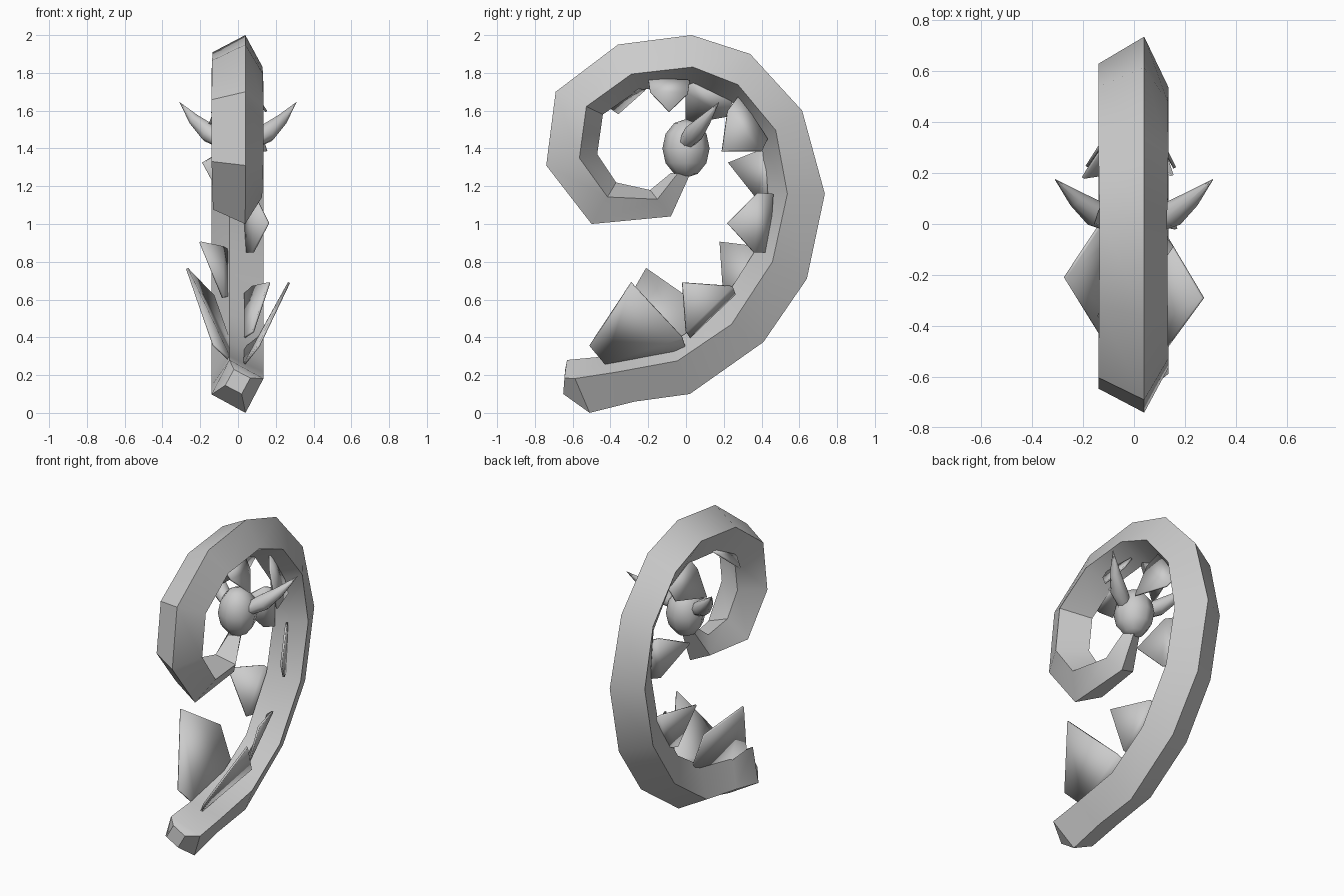
import bpy
import bmesh
from math import radians
from mathutils import Vector

default_cube = bpy.data.objects.get("Cube")
if default_cube:
    bpy.data.objects.remove(default_cube, do_unlink=True)

# One plain colour for everything
grey = bpy.data.materials.new("light_grey")
grey.use_nodes = True
colour = (.6, .6, .6, 1)
grey.diffuse_color = colour
grey.node_tree.nodes["Principled BSDF"].inputs["Base Color"].default_value = colour


def finish(name, bm, smooth_angle):
    """Turn a bmesh into a shaded object with outward normals."""
    bmesh.ops.recalc_face_normals(bm, faces=bm.faces)
    mesh = bpy.data.meshes.new(name)
    bm.to_mesh(mesh)
    bm.free()
    mesh.materials.append(grey)
    obj = bpy.data.objects.new(name, mesh)
    bpy.context.collection.objects.link(obj)
    bpy.ops.object.select_all(action='DESELECT')
    obj.select_set(True)
    bpy.context.view_layer.objects.active = obj
    bpy.ops.object.shade_smooth_by_angle(angle=radians(smooth_angle))
    return obj


def skin(bm, rings):
    """Bridge successive closed rings of points and cap both ends."""
    loops = [[bm.verts.new(point) for point in ring] for ring in rings]
    for first, second in zip(loops, loops[1:]):
        count = len(first)
        for i in range(count):
            j = (i + 1) % count
            bm.faces.new((first[i], first[j], second[j], second[i]))
    bm.faces.new(loops[0])
    bm.faces.new(loops[-1])


def diamond(outer_y, outer_z, inner_y, inner_z):
    """Tilted square section spanning the outer and inner edge of the coil."""
    outer = Vector((0, outer_y, outer_z))
    inner = Vector((0, inner_y, inner_z))
    width = min(1, (outer - inner).length / .27)
    corners = ((.04, 0), (.135, .65), (-.045, 1), (-.14, .35))
    return [outer.lerp(inner, depth) + Vector((x * width, 0, 0))
            for x, depth in corners]


# Curled stem: outer edge (y, z) and inner edge (y, z) of each section
sections = [
    (-.65, .10, -.64, .23),
    (-.51, .00, -.63, .28),
    (-.27, .06, -.42, .30),
    (.02, .10, -.08, .37),
    (.41, .375, .15, .52),
    (.64, .71, .36, .85),
    (.735, 1.16, .43, 1.16),
    (.615, 1.6, .40, 1.44),
    (.34, 1.9, .24, 1.65),
    (.03, 2, .04, 1.74),
    (-.36, 1.95, -.25, 1.71),
    (-.69, 1.7, -.44, 1.58),
    (-.74, 1.31, -.47, 1.37),
    (-.50, 1, -.37, 1.22),
    (-.08, 1.04, -.19, 1.18),
    (.02, 1.26, -.08, 1.27),
]
stem = bmesh.new()
skin(stem, [diamond(*section) for section in sections])
finish("curled_stem", stem, 40)

# Bulb at the end of the curl
bulb = bmesh.new()
bmesh.ops.create_uvsphere(bulb, u_segments=8, v_segments=6, radius=1)
bmesh.ops.scale(bulb, vec=(.12, .125, .155), verts=bulb.verts)
bmesh.ops.translate(bulb, vec=(0, 0, 1.4), verts=bulb.verts)
finish("bulb", bulb, 60)


def horn(name, side):
    """Curved tapering horn built from rings along a short path."""
    path = [Vector((side * x, y, z)) for x, y, z in (
        (.07, 0, 1.43), (.15, .04, 1.48), (.23, .1, 1.55), (.31, .175, 1.645))]
    radii = (.04, .053, .033, .001)
    aim = (path[-1] - path[0]).normalized()
    across = aim.cross(Vector((0, 0, 1))).normalized()
    up = across.cross(aim)
    square = ((1, 0), (.7, .7), (0, 1), (-.7, .7),
              (-1, 0), (-.7, -.7), (0, -1), (.7, -.7))
    bm = bmesh.new()
    skin(bm, [[centre + radius * (across * a + up * b) for a, b in square]
              for centre, radius in zip(path, radii)])
    finish(name, bm, 60)


horn("left_horn", 1)
horn("right_horn", -1)


def leaf(name, side, tip, shoulder_a, root_a, root_b, shoulder_b, spread=.08):
    """Thin pointed plate leaning outwards from the inside of the stem.

    The tip is (x, y, z); the other corners are (y, z) pairs.
    """
    outline = [(side * tip[0], tip[1], tip[2])]
    for x, corner in ((spread, shoulder_a), (.035, root_a),
                      (.035, root_b), (spread, shoulder_b)):
        outline.append((side * x, corner[0], corner[1]))
    bm = bmesh.new()
    bm.faces.new([bm.verts.new(point) for point in outline])
    bmesh.ops.triangulate(bm, faces=bm.faces)
    obj = finish(name, bm, 30)
    plate = obj.modifiers.new("plate_thickness", 'SOLIDIFY')
    plate.thickness = .012
    plate.offset = 0


# Leaves on the left side, from the base upwards
leaf("left_leaf_base", 1, (.27, -.29, .69),
     (-.51, .355), (-.43, .26), (0, .34), (-.02, .4), spread=.11)
leaf("left_leaf_low", 1, (.165, -.02, .69),
     (.245, .67), (.26, .63), (.02, .4), (0, .43))
leaf("left_leaf_middle", 1, (.16, .22, 1.005),
     (.38, 1.165), (.46, 1.16), (.44, .85), (.36, .85))
leaf("left_leaf_high", 1, (.15, .19, 1.385),
     (.22, 1.6), (.28, 1.68), (.43, 1.45), (.4, 1.385))
leaf("left_leaf_top", 1, (.15, -.09, 1.595),
     (-.19, 1.7), (-.2, 1.77), (.02, 1.76), (.01, 1.69))

# Leaves on the right side, from the base upwards
leaf("right_leaf_base", -1, (.27, -.21, .765),
     (0, .62), (0, .35), (-.4, .27), (-.44, .36), spread=.13)
leaf("right_leaf_low", -1, (.2, .18, .905),
     (.38, .88), (.4, .85), (.28, .62), (.2, .61))
leaf("right_leaf_middle", -1, (.185, .225, 1.325),
     (.39, 1.39), (.43, 1.38), (.43, 1.13), (.38, 1.13))
leaf("right_leaf_high", -1, (.15, 0, 1.53),
     (0, 1.7), (.02, 1.76), (.26, 1.69), (.22, 1.57))
leaf("right_leaf_top", -1, (.14, -.36, 1.585),
     (-.41, 1.62), (-.42, 1.64), (-.2, 1.74), (-.22, 1.71))
